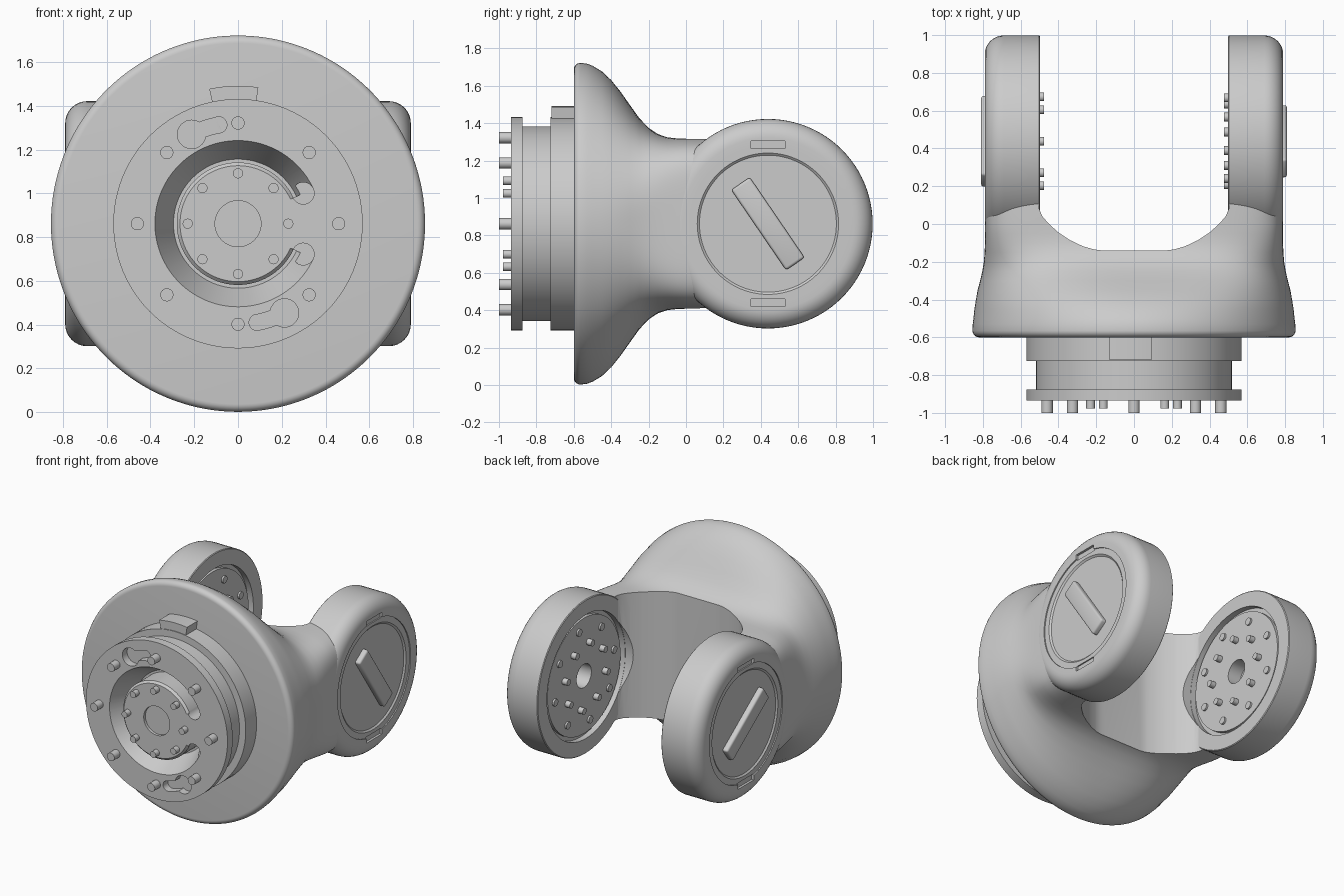
import bpy, bmesh, math
from mathutils import Matrix, Vector

if "Cube" in bpy.data.objects:
    bpy.data.objects.remove(bpy.data.objects["Cube"], do_unlink=True)

GREY = (0.6, 0.6, 0.6, 1)
grey = bpy.data.materials.new("grey_plastic")
grey.use_nodes = True
grey.diffuse_color = GREY
grey.node_tree.nodes["Principled BSDF"].inputs["Base Color"].default_value = GREY

CZ = 0.862      # height of the main axis
ARM_Y = 0.438   # pivot position of the fork arms


def finish(bm, name):
    bmesh.ops.remove_doubles(bm, verts=bm.verts, dist=1e-5)
    bmesh.ops.recalc_face_normals(bm, faces=bm.faces)
    mesh = bpy.data.meshes.new(name)
    bm.to_mesh(mesh)
    bm.free()
    obj = bpy.data.objects.new(name, mesh)
    bpy.context.collection.objects.link(obj)
    mesh.materials.append(grey)
    return obj


def skin(name, rings, closed):
    """Join equal rings of points; cap the ends unless the rings form a loop."""
    bm = bmesh.new()
    vr = [[bm.verts.new(p) for p in ring] for ring in rings]
    n = len(vr[0])
    for i in range(len(vr) if closed else len(vr) - 1):
        a, b = vr[i], vr[(i + 1) % len(vr)]
        for j in range(n):
            k = (j + 1) % n
            bm.faces.new((a[j], a[k], b[k], b[j]))
    if not closed:
        bm.faces.new(vr[0])
        bm.faces.new(vr[-1])
    return finish(bm, name)


def lathe(name, profile, axis, center, start=0, end=360, steps=96):
    """Turn a closed (radius, offset) profile about the x or y axis."""
    full = end - start == 360
    rings = []
    for i in range(steps if full else steps + 1):
        a = math.radians(start + (end - start) * i / steps)
        c, s = math.cos(a), math.sin(a)
        rings.append([Vector((h, r * c, r * s) if axis == 'x' else (r * c, h, r * s))
                      + Vector(center) for r, h in profile])
    return skin(name, rings, full)


def rod(name, radius, axis, h0, h1, center, steps=24):
    return lathe(name, [(0, h0), (radius, h0), (radius, h1), (0, h1)],
                 axis, center, steps=steps)


def box(name, size, loc, tilt=0, bevel=0):
    bm = bmesh.new()
    bmesh.ops.create_cube(bm, size=1, matrix=Matrix.Translation(loc)
                          @ Matrix.Rotation(tilt, 4, 'X') @ Matrix.Diagonal((*size, 1)))
    if bevel:
        bmesh.ops.bevel(bm, geom=bm.edges[:], offset=bevel, segments=3,
                        affect='EDGES', profile=0.5)
    return finish(bm, name)


def cut(target, cutters):
    for cutter in cutters:
        mod = target.modifiers.new("cut", 'BOOLEAN')
        mod.operation, mod.solver, mod.object = 'DIFFERENCE', 'EXACT', cutter
        bpy.context.view_layer.objects.active = target
        bpy.ops.object.modifier_apply(modifier=mod.name)
        bpy.data.objects.remove(cutter, do_unlink=True)


def polar(radius, degrees):
    a = math.radians(degrees)
    return radius * math.cos(a), radius * math.sin(a)


def power(v, e):
    return math.copysign(abs(v) ** e, v)


# Flared body: rounded front rim, round flare, boxy where it meets the arms
RIM = 0.035
stations = []   # y, half width, half height, squareness
for i in range(7):
    c, s = polar(RIM, 15 * i)
    stations.append((-0.6 + RIM - c, 0.855 - RIM + s, 0.86 - RIM + s, 2))
stations += [
    (-0.53, 0.854, 0.856, 2), (-0.5, 0.85, 0.845, 2), (-0.45, 0.845, 0.815, 2.05),
    (-0.4, 0.837, 0.768, 2.12), (-0.35, 0.828, 0.706, 2.25), (-0.3, 0.815, 0.635, 2.5),
    (-0.25, 0.803, 0.565, 2.85), (-0.2, 0.795, 0.512, 3.4), (-0.15, 0.791, 0.479, 4.2),
    (-0.1, 0.789, 0.463, 5), (-0.05, 0.789, 0.458, 5.6), (0, 0.789, 0.457, 6),
    (0.1, 0.789, 0.457, 6), (0.2, 0.789, 0.457, 6)]
rings = []
for y, hw, hh, n in stations:
    ring = []
    for i in range(160):
        a = 2 * math.pi * (i + 0.5) / 160
        ring.append((hw * power(math.cos(a), 2 / n), y,
                     CZ + hh * power(math.sin(a), 2 / n)))
    rings.append(ring)
body = skin("flared_body", rings, False)

# Open the fork gap and clear room for the arm plates
side = [(0.502, 1.2), (0.502, 0.08), (0.485, 0.04), (0.45, 0), (0.4, -0.045),
        (0.34, -0.085), (0.27, -0.118), (0.21, -0.135), (0.17, -0.14)]
outline = side + [(-x, y) for x, y in reversed(side)]
gap = skin("gap_cutter", [[(x, y, z) for x, y in outline] for z in (-0.5, 2.5)], False)
cut(body, [gap, rod("arm_clearance", 0.452, 'x', -1.5, 1.5, (0, ARM_Y, CZ), 96)])

# Fork arms with inner plate, outer cap and pins
fillet = [(0.46 + 0.1 * math.cos(t * math.pi / 16), 0.69 + 0.1 * math.sin(t * math.pi / 16))
          for t in range(9)]
arm_profile = ([(0, 0.62), (0.085, 0.62), (0.085, 0.515), (0.42, 0.515), (0.42, 0.54),
                (0.45, 0.54), (0.45, 0.498), (0.555, 0.498), (0.56, 0.503)] + fillet +
               [(0.42, 0.79), (0.42, 0.782), (0.378, 0.782), (0.366, 0.772), (0, 0.772)])
for s, label, turn, tilt in ((1, "left", 12, 55.7), (-1, "right", 0, 36)):
    pivot = (0, ARM_Y, CZ)
    arm = lathe(label + "_arm", [(r, s * h) for r, h in arm_profile], 'x', pivot)
    cut(arm, [box("notch", (0.05, 0.18, 0.04), (s * 0.798, ARM_Y, CZ + z))
              for z in (0.423, -0.423)])
    box(label + "_cap_grip", (0.07, 0.52, 0.12), (s * 0.775, ARM_Y, CZ),
        -math.radians(tilt), 0.014)
    for i in range(8):
        y, z = polar(0.235, turn + 45 * i)
        rod(f"{label}_arm_pin_{i}", 0.023, 'x', s * 0.476, s * 0.53,
            (0, ARM_Y + y, CZ + z))
        y, z = polar(0.345, turn + 22.5 + 45 * i)
        rod(f"{label}_arm_stud_{i}", 0.026, 'x', s * 0.502, s * 0.518,
            (0, ARM_Y + y, CZ + z))

# Front coupling with a C-shaped tapered channel and two keyholes
axis = (0, 0, CZ)
coupling = lathe("front_coupling", [
    (0, -0.58), (0.57, -0.58), (0.57, -0.725), (0.52, -0.725), (0.52, -0.875),
    (0.57, -0.875), (0.57, -0.935), (0.105, -0.935), (0.105, -0.915), (0, -0.915)],
    'y', axis)
cutters = [lathe("channel", [(0.265, -1), (0.415, -1), (0.38, -0.935), (0.295, -0.76),
                             (0.28, -0.76), (0.28, -0.92), (0.265, -0.935)],
                 'y', axis, 25, 335)]
for angle in (25, -25):
    x, z = polar(0.329, angle)
    cutters.append(rod("channel_end", 0.05, 'y', -1, -0.8, (x, 0, CZ + z), 32))
for base in (0, 180):
    for radius, angle in ((0.065, 117.5), (0.037, 101)):
        x, z = polar(0.46, base + angle)
        cutters.append(rod("keyhole", radius, 'y', -1, -0.88, (x, 0, CZ + z), 32))
    cutters.append(lathe("key_slot", [(0.424, -1), (0.496, -1), (0.496, -0.88), (0.424, -0.88)],
                         'y', axis, base + 101, base + 117, 8))
cut(coupling, cutters)
lathe("coupling_key", [(0.5, -0.72), (0.63, -0.72), (0.63, -0.59), (0.5, -0.59)],
      'y', axis, 81.5, 102, 12)
for i in range(8):
    x, z = polar(0.46, 45 * i)
    rod(f"outer_pin_{i}", 0.03, 'y', -1, -0.92, (x, 0, CZ + z))
    x, z = polar(0.23, 45 * i)
    rod(f"inner_pin_{i}", 0.023, 'y', -0.978, -0.92, (x, 0, CZ + z))

# Smooth shading with crisp edges
for obj in bpy.context.collection.objects:
    obj.select_set(obj.type == 'MESH' and grey.name in obj.data.materials)
bpy.context.view_layer.objects.active = body
bpy.ops.object.shade_smooth_by_angle(angle=math.radians(32))
